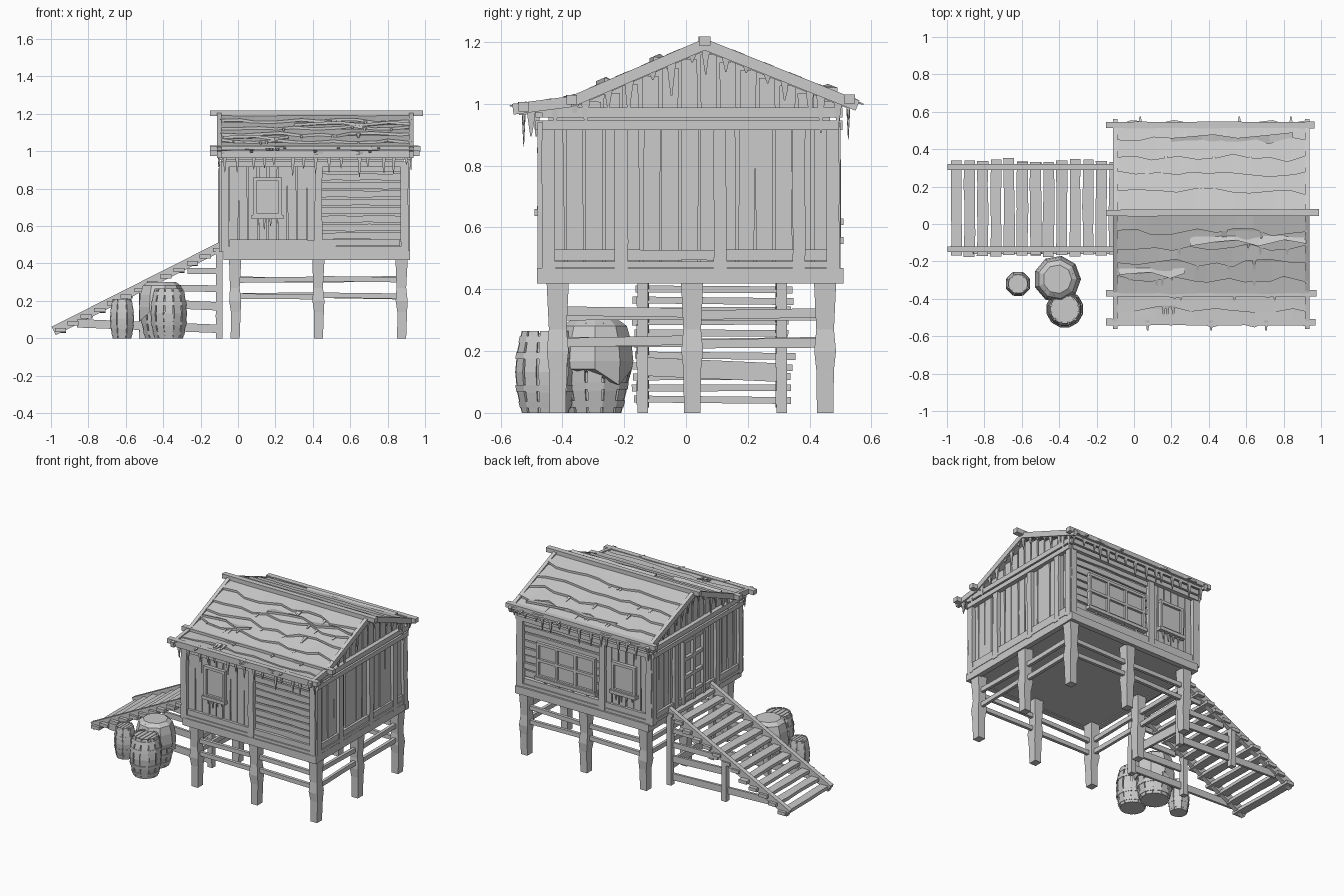
import bpy, bmesh, math, random
from mathutils import Vector as V

if "Cube" in bpy.data.objects:
    bpy.data.objects.remove(bpy.data.objects["Cube"])
random.seed(4)
R = random.uniform
wood = bpy.data.materials.new("weathered_grey")
wood.diffuse_color = (0.6, 0.6, 0.6, 1)
wood.use_nodes = True
wood.node_tree.nodes["Principled BSDF"].inputs["Base Color"].default_value = wood.diffuse_color

def part(name, build):
    bm = bmesh.new()
    build(bm)
    bmesh.ops.recalc_face_normals(bm, faces=bm.faces)
    me = bpy.data.meshes.new(name)
    bm.to_mesh(me)
    bm.free()
    me.materials.append(wood)
    bpy.context.collection.objects.link(bpy.data.objects.new(name, me))

def loft(bm, rings):
    vs = [[bm.verts.new(p) for p in r] for r in rings]
    n = len(vs[0])
    for a, b in zip(vs, vs[1:]):
        for i in range(n):
            bm.faces.new((a[i], a[(i + 1) % n], b[(i + 1) % n], b[i]))
    bm.faces.new(vs[0])
    bm.faces.new(vs[-1])

def beam(bm, a, b, w, t, up=(0, 0, 1), n=1, j=0.0, taper=1.0):
    """Bar from a to b; t is measured along up, w across; j roughens the width."""
    a, b = V(a), V(b)
    d = (b - a).normalized()
    s = d.cross(V(up)).normalized()
    u = s.cross(d)
    rings = []
    for i in range(n + 1):
        f = i / n
        k = 1 + (taper - 1) * f
        c = a.lerp(b, f) + s * R(-j, j) * w * 0.5
        x, y = s * w * k * (1 + R(-j, j)) / 2, u * t * k / 2
        rings.append([c + x + y, c - x + y, c - x - y, c + x - y])
    loft(bm, rings)

def box(bm, x0, x1, y0, y1, z0, z1):
    beam(bm, (x0, (y0 + y1) / 2, (z0 + z1) / 2), (x1, (y0 + y1) / 2, (z0 + z1) / 2), y1 - y0, z1 - z0)

def lathe(bm, cx, cy, prof, n):
    loft(bm, [[(cx + r * math.cos((i + .5) * math.tau / n), cy + r * math.sin((i + .5) * math.tau / n), z)
               for i in range(n)] for r, z in prof])

def roof_z(y):
    if y > .06:
        return 1.19 - (y - .06) * .40
    return 1.19 - (.06 - y) * .43 if y > -.37 else 1.005 + (y + .37) * .13

# walls: position from (along, height, outward) plus outward normal
WALLS = {"front": (lambda u, z, o: (u, -.445 - o, z), (0, -1, 0)),
         "back": (lambda u, z, o: (u, .465 + o, z), (0, 1, 0)),
         "right": (lambda u, z, o: (.885 + o, u, z), (1, 0, 0)),
         "left": (lambda u, z, o: (-.065 - o, u, z), (-1, 0, 0))}

def upright(bm, wall, u, z0, z1, w, t, o, n=1, j=0.0, lean=0):
    P, N = WALLS[wall]
    beam(bm, P(u, z0, o), P(u + lean, z1, o), w, t, N, n, j)

def level(bm, wall, u0, u1, z, w, t, o, n=1, j=0.0):
    P, N = WALLS[wall]
    beam(bm, P(u0, z, o), P(u1, z, o), w, t, N, n, j)

def boards(bm, wall, u0, u1, z0, z1, n):
    p = (u1 - u0) / n
    for i in range(n):
        upright(bm, wall, u0 + (i + .5) * p, z0, z1, p * R(.8, .93), .014, R(.004, .011), 2, .05, R(-.004, .004))

def slats(bm, wall, u0, u1, z0, z1, n):
    p = (z1 - z0) / n
    for i in range(n):
        level(bm, wall, u0, u1, z0 + (i + .5) * p, p * .8, .014, R(.004, .012), 5, .1)

def window(bm, wall, u0, u1, z0, z1, cols, rows, o=.025):
    level(bm, wall, u0, u1, (z0 + z1) / 2, z1 - z0, .01, o - .008)
    for i in range(cols + 1):
        upright(bm, wall, u0 + (u1 - u0) * i / cols, z0, z1, .018, .022, o)
    for i in range(rows + 1):
        level(bm, wall, u0 - .01, u1 + .01, z0 + (z1 - z0) * i / rows, .018, .024, o)
    level(bm, wall, u0 - .018, u1 + .018, z0 - .012, .022, .04, o)
    for i in range(4):  # drips under the sill
        u = u0 + (u1 - u0) * (i + .5) / 4
        P, N = WALLS[wall]
        beam(bm, P(u, z0 - .02, o), P(u, z0 - R(.04, .08), o), .014, .012, N, taper=.3)

# stilts and bracing
PX, PY = (-.015, .43, .875), (-.415, .02, .45)
def stilts(bm):
    for i, x in enumerate(PX):
        for k, y in enumerate(PY):
            if i == 1 and k == 1:
                continue
            loft(bm, [[(x + a * r + q, y + b * r * 1.1, z) for a, b in ((1, 1), (-1, 1), (-1, -1), (1, -1))]
                      for r, z, q in ((.024, 0, 0), (.026, .14, .003), (.032, .2, 0), (.026, .27, -.002), (.033, .43, 0))])
part("stilts", stilts)

def braces(bm):
    for z in (.23, .32):
        for y in (PY[0], PY[2]):
            for a, b in zip(PX, PX[1:]):
                beam(bm, (a, y, z + R(-.01, .01)), (b, y, z + R(-.01, .01)), .02, .028, n=3, j=.1)
        for x in (PX[0], PX[2]):
            for a, b in zip(PY, PY[1:]):
                beam(bm, (x, a, z + R(-.012, .012)), (x, b, z + R(-.012, .012)), .02, .03, n=3, j=.1)
part("stilt_braces", braces)

def platform(bm):
    box(bm, -.06, .91, -.47, .495, .425, .46)
    for y in (-.465, .49):
        beam(bm, (-.075, y, .443), (.92, y, .443), .035, .05)
    for x in (-.06, .9):
        beam(bm, (x, -.48, .443), (x, .51, .443), .035, .05)
part("platform", platform)

def core(bm):
    box(bm, -.065, .885, -.445, .465, .45, .96)
    prof = [(-.445, .95), (.465, .95)] + [(y, roof_z(y) - .02) for y in (.465, .06, -.37, -.445)]
    loft(bm, [[(x, y, z) for y, z in prof] for x in (-.065, .885)])
part("house_core", core)

def cladding(bm):
    boards(bm, "front", -.05, .42, .49, .93, 9)
    slats(bm, "front", .44, .88, .48, .93, 10)
    slats(bm, "back", .28, .88, .48, .93, 9)
    boards(bm, "back", -.05, .27, .48, .93, 6)
    boards(bm, "right", -.45, .47, .48, .93, 15)
    boards(bm, "left", -.45, .47, .48, .93, 15)
    for w in ("left", "right"):  # gable boards
        for i in range(15):
            u = -.43 + i * .063
            upright(bm, w, u, .96, min(roof_z(u - .025), roof_z(u + .025)) - .015, .052, .014, .007, lean=R(-.004, .004))
part("wall_boards", cladding)

def framing(bm):
    for w, us, ends in (("front", (-.07, .43, .89), (-.085, .905)), ("back", (-.07, .28, .89), (-.085, .905)),
                        ("right", (-.445, -.21, .11, .365, .475), (-.465, .495)),
                        ("left", (-.445, -.2, .24, .475), (-.465, .495))):
        for u in us:
            upright(bm, w, u, .46, .94, .042, .035, .018, 5, .06)
        level(bm, w, *ends, .93, .03, .04, .022)
        level(bm, w, ends[0] + .04, ends[1] - .04, .51, .035, .03, .014, 4, .05)
        level(bm, w, ends[0], ends[1], .48, .02, .035, .016)
        level(bm, w, *ends, .972, .032, .04, .022)
part("wall_frame", framing)

part("front_window", lambda bm: window(bm, "front", .09, .225, .66, .85, 1, 1))
part("back_wide_window", lambda bm: window(bm, "back", .34, .76, .57, .79, 3, 2))
part("back_small_window", lambda bm: window(bm, "back", .04, .2, .63, .81, 1, 1))

def door(bm):
    boards(bm, "left", -.03, .15, .47, .89, 4)
    level(bm, "left", -.03, .15, .68, .42, .012, .012)
    for u in (-.045, .06, .165):
        upright(bm, "left", u, .46, .9, .022, .035, .024)
    for z in (.54, .66, .78, .9):
        level(bm, "left", -.055, .175, z, .022, .032, .024)
part("door", door)

# roof: base sheet, ragged plank rows, edge timbers, drips
def sheet(bm):
    ys = (.53, .06, -.37, -.54)
    prof = [(y, roof_z(y)) for y in ys] + [(y, roof_z(y) - .02) for y in ys[::-1]]
    loft(bm, [[(x, y, z) for y, z in prof] for x in (-.09, .925)])
part("roof_sheet", sheet)

def plank_rows(bm):
    def row(y0, y1, x0=-.095, x1=.93, lift=.022, n=10):
        rings = []
        for i in range(n + 1):
            x = x0 + (x1 - x0) * (i + (R(-.3, .3) if 0 < i < n else 0)) / n
            ye = y1 + R(-.022, .022)
            za, zb = roof_z(y0) + .006, roof_z(ye) + lift
            rings.append([(x, y0, za), (x, ye, zb), (x, ye, zb - .014), (x, y0, za - .01)])
        loft(bm, rings)
        for k in range(3):  # drips hanging off the row
            x, s = R(x0 + .05, x1 - .05), 1 if y1 > y0 else -1
            beam(bm, (x, y1 - s * .02, roof_z(y1) + .018), (x, y1 + s * .035, roof_z(y1 + s * .035) + .014),
                 .022, .012, taper=.35)
    for i in range(5):
        row(.07 + i * .092, .07 + (i + 1.1) * .092)
    for i in range(5):
        row(.05 - i * .084, .05 - (i + 1.1) * .084)
    for i in range(2):
        row(-.375 - i * .08, -.375 - (i + 1) * .08, lift=.016)
    row(.42, .47, .2, .85, .034, 5)
    row(-.06, -.1, .3, .92, .034, 5)
    row(-.23, -.27, -.08, .27, .034, 4)
part("roof_planks", plank_rows)

def timbers(bm):
    for y, z, x0, x1 in ((.06, 1.203, -.15, .99), (.53, 1.015, -.15, .965), (-.37, 1.013, -.15, .975), (-.525, .99, -.15, .97)):
        beam(bm, (x0, y, z), (x1, y, z), .035, .03, n=6, j=.08)
    for x in (-.1, .925):
        for a, b in ((.06, .555), (.06, -.37), (-.37, -.56)):
            beam(bm, (x, a, roof_z(a) + .002), (x, b, roof_z(b) + .002), .024, .035)
part("roof_timbers", timbers)

def drips(bm):
    for y in (.525, -.525):  # eaves
        for i in range(15):
            x = -.07 + i * .07 + R(-.02, .02)
            z = roof_z(y) - .005
            beam(bm, (x, y, z), (x, y, z - R(.03, .12)), .024, .014, (0, 1, 0), 2, .1, .15)
    for x in (-.1, .925):  # gables
        for i in range(17):
            y = -.5 + i * .063 + R(-.02, .02)
            z = roof_z(y) - .005
            beam(bm, (x, y, z), (x, y, z - R(.03, .13)), .03, .012, (1, 0, 0), 2, .1, .15)
part("hanging_drips", drips)

# staircase
def stair_z(x):
    return .04 + (x + .96) * .505
def stairs(bm):
    for y in (-.135, .305):
        beam(bm, (-.985, y, stair_z(-.985) + .012), (-.08, y, stair_z(-.08) + .012), .03, .05)
    for i in range(13):
        x = -.95 + i * .0705
        beam(bm, (x, -.165 + R(-.012, .012), stair_z(x)), (x, .345 + R(-.015, .015), stair_z(x) + R(-.006, .006)),
             .058, .022, n=4, j=.08)
part("stairs", stairs)

def stair_supports(bm):
    for y in (-.14, .31):
        beam(bm, (-.1, y, 0), (-.1, y, .47), .035, .035, (0, 1, 0), 4, .06)
        beam(bm, (-.51, y, 0), (-.51, y, .26), .035, .035, (0, 1, 0), 3, .06)
        for x, z, z2, h in ((-.27, .36, .36, .03), (-.45, .27, .265, .035), (-.52, .19, .17, .045), (-.86, .08, .05, .045)):
            beam(bm, (x, y - .012, z), (-.085, y - .012, z2), .016, h, n=3, j=.05)
    beam(bm, (-.1, -.14, .15), (-.1, .31, .13), .016, .06)
part("stair_supports", stair_supports)

# barrels
def barrel(name, cx, cy, r, h, n, cover=False):
    def bulge(f):
        return r * (.78 + .22 * math.sin(math.pi * f))
    def build(bm):
        lathe(bm, cx, cy, [(bulge(f) * .93, h * f * .95) for f in (0, .25, .5, .75, 1)], n)
        for i in range(n):  # staves
            rings = []
            for f in (0, .25, .5, .75, 1):
                ring = []
                for k, s in ((1, -.42), (1, .42), (.88, .42), (.88, -.42)):
                    a = (i + s) * math.tau / n
                    ring.append((cx + bulge(f) * k * math.cos(a), cy + bulge(f) * k * math.sin(a), h * f))
                rings.append(ring)
            loft(bm, rings)
        for f in (.1, .3, .7, .9):  # hoops
            lathe(bm, cx, cy, [(bulge(f + d) * 1.035, h * (f + d)) for d in (-.04, .04)], n)
        for i in range(-2, 3):  # lid boards
            w = r * .28
            half = math.sqrt(max(.01, .52 - (i * .28) ** 2)) * r
            beam(bm, (cx + i * w, cy - half, h * .955), (cx + i * w, cy + half, h * .955), w * .85, .012)
        if cover:  # draped cloth
            m = 9
            prof = [(1.08, .40), (1.12, .58), (1.06, .8), (.93, .97), (.68, 1.04)]
            loft(bm, [[(cx + r * k * math.cos(i * math.tau / m), cy + r * k * math.sin(i * math.tau / m),
                        h * (f + (.09 * (-1) ** i if f < .5 else 0))) for i in range(m)] for k, f in prof])
    part(name, build)
barrel("small_barrel", -.62, -.32, .068, .21, 8)
barrel("covered_barrel", -.41, -.295, .113, .29, 12, True)
barrel("tall_barrel", -.37, -.455, .1, .265, 12)
